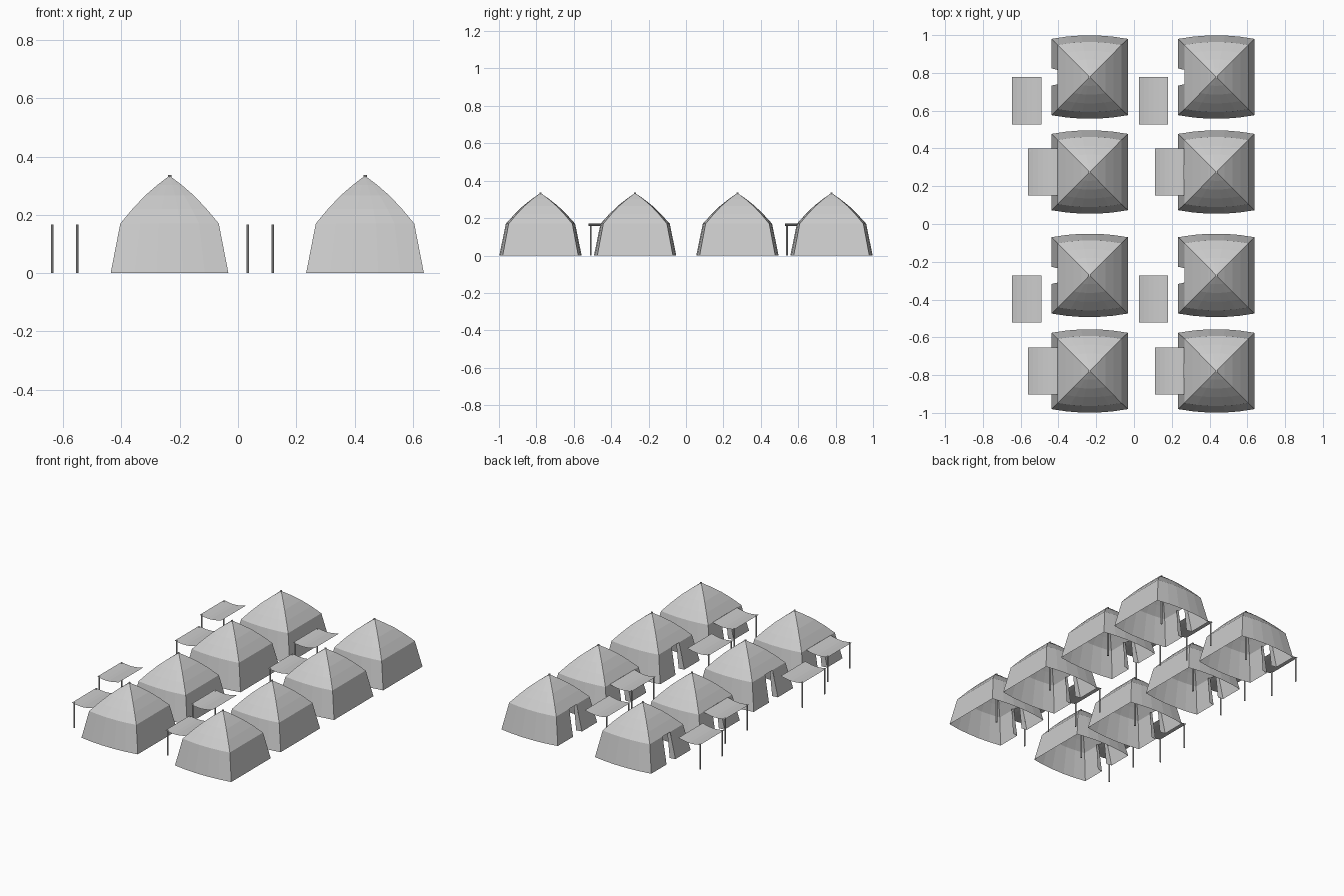
import bpy, bmesh, math

if "Cube" in bpy.data.objects:
    bpy.data.objects.remove(bpy.data.objects["Cube"])

EAVE_Z, APEX_Z = 0.17, 0.333
COLS = [-1, -0.6, -0.225, 0.225, 0.6, 1]   # panel seams along each side


def finish(bm, name):
    bmesh.ops.remove_doubles(bm, verts=bm.verts, dist=1e-5)
    me = bpy.data.meshes.new(name)
    bm.to_mesh(me)
    bm.free()
    ob = bpy.data.objects.new(name, me)
    bpy.context.collection.objects.link(ob)
    return ob


def side_point(side, u, hx, hy, bulge):
    # front and back sides bow outward, left and right stay flat
    y = hy + bulge * (1 - u * u)
    return [(u * hx, -y), (hx, u * hy), (-u * hx, y), (-hx, -u * hy)][side]


def tent(cx, cy):
    # canvas walls and pyramid roof, doorway in the left wall
    levels = [(0.202, 0.202, 0.019, 0), (0.169, 0.17, 0.016, EAVE_Z)]
    for i in range(1, 5):
        t = i / 4
        k = max(1 - t, 0.01)
        z = EAVE_Z + (APEX_Z - EAVE_Z) * t + 0.014 * math.sin(math.pi * t)
        levels.append((0.169 * k, 0.17 * k, 0.016 * k, z))
    bm = bmesh.new()
    for s in range(4):
        rows = []
        for hx, hy, b, z in levels:
            rows.append([bm.verts.new((*[a + c for a, c in zip(side_point(s, u, hx, hy, b), (cx, cy))], z))
                         for u in COLS])
        for j in range(len(rows) - 1):
            for i in range(len(COLS) - 1):
                if s == 3 and i == 2 and j == 0:
                    continue
                bm.faces.new((rows[j][i], rows[j][i + 1], rows[j + 1][i + 1], rows[j + 1][i]))
    finish(bm, "tent_canvas")

    # door flaps folded inward
    bm = bmesh.new()
    for s in (-1, 1):
        pts = [(-0.202, s * 0.0455, 0), (-0.169, s * 0.038, EAVE_Z),
               (-0.150, s * 0.036, EAVE_Z - 0.005), (-0.165, s * 0.040, 0)]
        bm.faces.new([bm.verts.new((cx + x, cy + y, z)) for x, y, z in pts])
    finish(bm, "door_flaps")
    pole("centre_pole", cx, cy, APEX_Z + 0.004, 0.006)


def pole(name, x, y, h, r):
    bpy.ops.mesh.primitive_cylinder_add(vertices=8, radius=r, depth=h, location=(x, y, h / 2))
    bpy.context.object.name = name


def awning(x0, cy):
    # sagging sheet with two outer poles
    w, d, n = 0.125, 0.155, 6
    bm = bmesh.new()
    prev = None
    for i in range(n + 1):
        t = i / n
        z = 0.165 + 0.005 * t - 0.011 * math.sin(math.pi * t)
        row = [bm.verts.new((x0 + d * t, cy + s * w, z)) for s in (-1, 1)]
        if prev:
            bm.faces.new((prev[0], row[0], row[1], prev[1]))
        prev = row
    finish(bm, "awning_sheet")
    for s in (-1, 1):
        pole("awning_pole", x0 + 0.008, cy + s * (w - 0.012), 0.166, 0.0045)


for cx in (-0.235, 0.436):
    for i, cy in enumerate((0.778, 0.275, -0.272, -0.778)):
        tent(cx, cy)
        if i % 2:
            awning(cx - 0.325, cy)
        else:
            awning(cx - 0.41, cy - 0.125)
